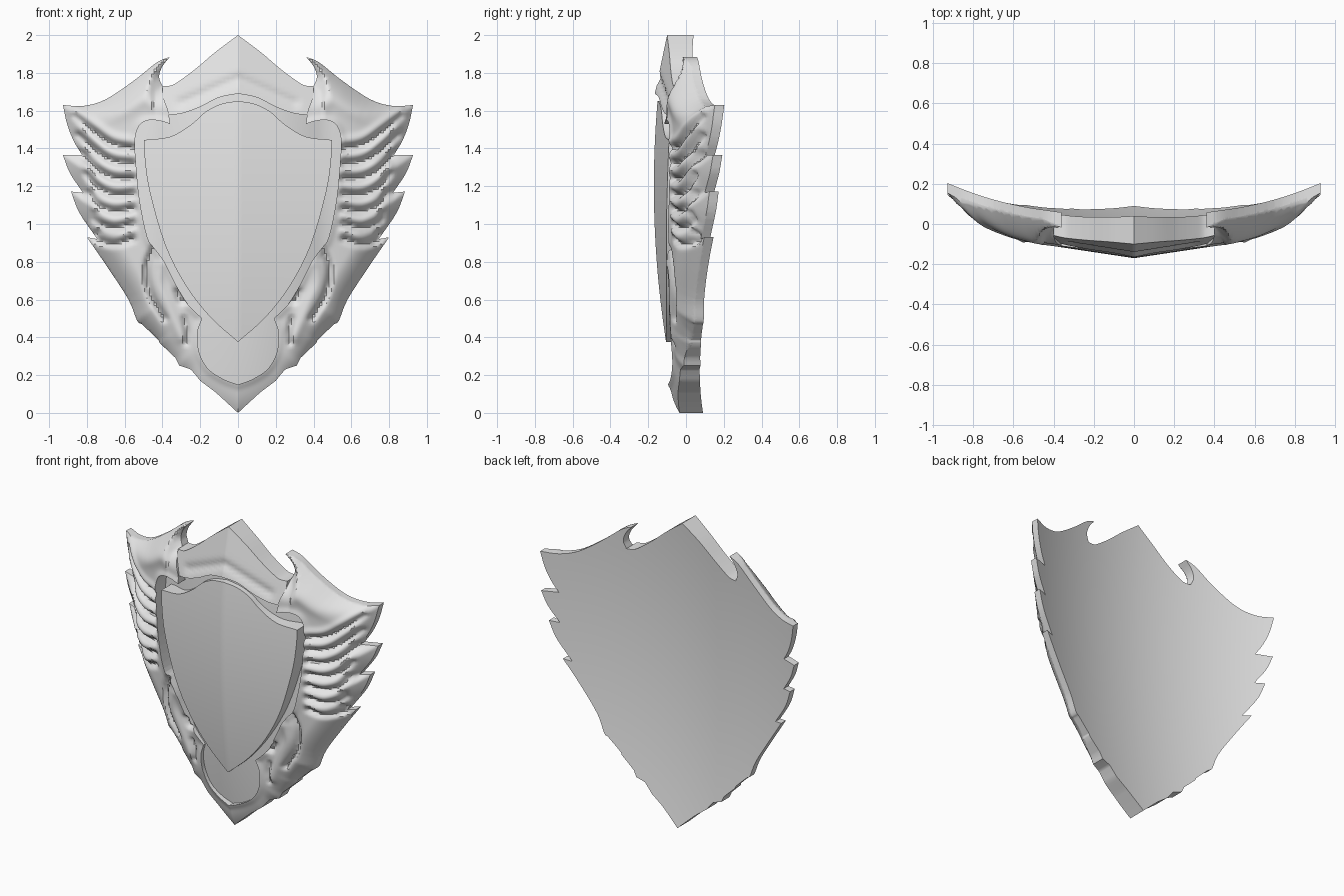
import bpy, bmesh, math
from mathutils import Vector, Matrix

cube = bpy.data.objects.get("Cube")
if cube:
    bpy.data.objects.remove(cube)

metal = bpy.data.materials.new("light_grey_metal")
metal.use_nodes = True
GREY = (0.8, 0.8, 0.8, 1)
metal.diffuse_color = GREY
metal.node_tree.nodes["Principled BSDF"].inputs["Base Color"].default_value = GREY


def curve(*pts, n=4):
    """Smooth curve through (x, z) points."""
    p = [Vector(q) for q in pts]
    p = [2 * p[0] - p[1]] + p + [2 * p[-1] - p[-2]]
    out = []
    for a, b, c, d in zip(p, p[1:], p[2:], p[3:]):
        for i in range(n):
            t = i / n
            out.append(0.5 * (2 * b + (c - a) * t + (2 * a - 5 * b + 4 * c - d) * t * t
                              + (3 * b - a - 3 * c + d) * t ** 3))
    return out + [p[-2]]


def distance(p, path):
    best = 9.0
    for a, b in zip(path, path[1:]):
        ab = b - a
        t = max(0, min(1, (p - a).dot(ab) / max(ab.length_squared, 1e-9)))
        best = min(best, (p - a - ab * t).length)
    return best


def bump(p, path, width):
    return math.exp(-(distance(p, path) / width) ** 2)


def plate(name, outline, front, back, step):
    """Half outline cut into a grid, given front and back surfaces, then mirrored."""
    pts = []
    for p in outline:
        if not pts or (p - pts[-1]).length > 0.002:
            pts.append(p)
    bm = bmesh.new()
    bm.faces.new([bm.verts.new((max(p.x, 0), 0, p.y)) for p in pts])
    for axis, size in ((Vector((1, 0, 0)), 1), (Vector((0, 0, 1)), 2)):
        for i in range(int(size / step)):
            geom = bm.verts[:] + bm.edges[:] + bm.faces[:]
            bmesh.ops.bisect_plane(bm, geom=geom, dist=1e-5, plane_no=axis,
                                   plane_co=axis * (i + 0.571) * step)
    rear = bm.verts[:]
    ext = bmesh.ops.extrude_face_region(bm, geom=bm.faces[:], use_keep_orig=True)
    fore = [g for g in ext["geom"] if isinstance(g, bmesh.types.BMVert)]
    for verts, surface in ((rear, back), (fore, front)):
        for v in verts:
            v.co.y = surface(v.co.x, v.co.z)
    middle = [f for f in bm.faces if all(abs(v.co.x) < 1e-4 for v in f.verts)]
    bmesh.ops.delete(bm, geom=middle, context="FACES")
    bmesh.ops.mirror(bm, geom=bm.verts[:] + bm.edges[:] + bm.faces[:],
                     matrix=Matrix.Identity(4), merge_dist=1e-4, axis="X")
    bmesh.ops.recalc_face_normals(bm, faces=bm.faces[:])
    mesh = bpy.data.meshes.new(name)
    bm.to_mesh(mesh)
    bm.free()
    mesh.materials.append(metal)
    obj = bpy.data.objects.new(name, mesh)
    bpy.context.collection.objects.link(obj)
    bpy.ops.object.select_all(action="DESELECT")
    obj.select_set(True)
    bpy.context.view_layer.objects.active = obj
    bpy.ops.object.shade_smooth_by_angle(angle=math.radians(38))
    return obj


# Outer silhouette, right half
crest_top = curve((0, 2), (.12, 1.91), (.22, 1.825), (.3, 1.765), (.35, 1.735), (.4, 1.73))
horn_inner = curve((.4, 1.73), (.418, 1.78), (.4, 1.835), (.36, 1.885))
wing_top = curve((.36, 1.885), (.43, 1.855), (.55, 1.76), (.7, 1.66), (.82, 1.625), (.927, 1.63))
feather_1 = curve((.927, 1.63), (.905, 1.53), (.87, 1.44), (.825, 1.365))
feather_2 = curve((.927, 1.365), (.89, 1.27), (.82, 1.165))
feather_3 = curve((.884, 1.172), (.84, 1.06), (.745, .92))
lower_edge = curve((.8, .93), (.69, .77), (.58, .6), (.535, .49), (.51, .47))
keel = curve((.51, .47), (.42, .385), (.415, .37), (.33, .29), (.31, .25), (.25, .23),
             (.2, .17), (.12, .11), (0, 0), n=2)
rim = horn_inner + wing_top + feather_1 + feather_2 + feather_3 + lower_edge + keel

# Opening in the frame, from the bottom up to the horn hook
basin = curve((0, .15), (.08, .18), (.16, .235), (.205, .32), (.215, .42), (.19, .5))
jaw = curve((.19, .5), (.27, .58), (.34, .7), (.39, .8), (.445, .875))
side = curve((.445, .875), (.48, .93), (.52, 1.12), (.54, 1.32), (.545, 1.45), (.52, 1.525),
             (.47, 1.55), (.41, 1.545), (.36, 1.53))
hook = curve((.36, 1.53), (.37, 1.6), (.395, 1.67), (.4, 1.73))
opening = basin + jaw + side


def back_surface(x, z):
    return .09 - .155 * z + .065 * z * z + .19 * (x / .92) ** 2


def floor_surface(x, z):
    return back_surface(x, z) - .045 - .075 * max(0, 1 - (x / .45) ** 2)


def under_surface(x, z):
    return floor_surface(x, z) + .01


# Feather grooves fan out across the wing
grooves = [curve((.56, 1.4 - .08 * i), (.66, 1.42 - .088 * i), (.75, 1.48 - .094 * i),
                 (.86 - .02 * i, 1.57 - .102 * i), n=3) for i in range(7)]
ribs = [[p + Vector((0, .042)) for p in g] for g in grooves]
jaw_groove = curve((.445, .88), (.485, .77), (.465, .63), (.39, .5))
jaw_ridge = curve((.41, .78), (.42, .68), (.37, .57), (.3, .4))
eye_pit = curve((.26, .6), (.3, .595), (.32, .64))
cheek_cut = curve((.285, .5), (.27, .43), (.275, .37))
wing_spine = curve((.4, 1.6), (.5, 1.66), (.64, 1.6), (.85, 1.6))


def frame_surface(x, z):
    p = Vector((x, z))
    full = -.115 + .289 * x ** 3.25 + .07 * max(0, 1 - z) - .03 * max(0, 1 - x / .2)
    edge = floor_surface(x, z) - .004
    swell = 1 - (1 - min(distance(p, rim) / .13, 1)) ** 2
    y = edge + (full - edge) * swell
    if z > .8 and x > .45:
        y += .026 * max(bump(p, g, .017) for g in grooves)
        y -= .012 * max(bump(p, r, .022) for r in ribs)
        y -= .012 * bump(p, wing_spine, .05)
    if z < 1:
        y += .03 * bump(p, jaw_groove, .016) - .014 * bump(p, jaw_ridge, .03)
        y += .03 * bump(p, eye_pit, .018) + .02 * bump(p, cheek_cut, .014)
    y -= .01 * bump(p, opening, .02)
    return min(y, edge)


def crest_surface(x, z):
    fold = bump(Vector((x, z)), [Vector((0, 1.77)), Vector((.3, 1.64))], .022)
    y = -.1 - .21 * (2 - z) + .25 * x + .014 * fold
    return min(y, floor_surface(x, z) - .004)


def panel_surface(x, z):
    return -.17 + .095 * (z - 1.2) ** 2 + .15 * x


# Backing shell with the smooth hollow back
plate("backing_shell", crest_top + rim, floor_surface, back_surface, .04)

# Winged frame with horns, feathers and lower jaw
plate("winged_frame", rim + opening + hook[:-1], frame_surface, under_surface, .0125)

# Peaked crest between the horns
crest_lip = curve((.4, 1.575), (.3, 1.585), (.2, 1.62), (.1, 1.67), (0, 1.69))
plate("top_crest", crest_top + crest_lip, crest_surface, under_surface, .02)

# Raised centre panel
panel_top = curve((0, 1.652), (.09, 1.635), (.17, 1.595), (.25, 1.525), (.36, 1.462), (.497, 1.445))
panel_side = curve((.497, 1.445), (.492, 1.33), (.465, 1.16), (.386, .89), (.28, .68), (.15, .51), (0, .375))
plate("centre_panel", panel_top + panel_side, panel_surface, under_surface, .04)
